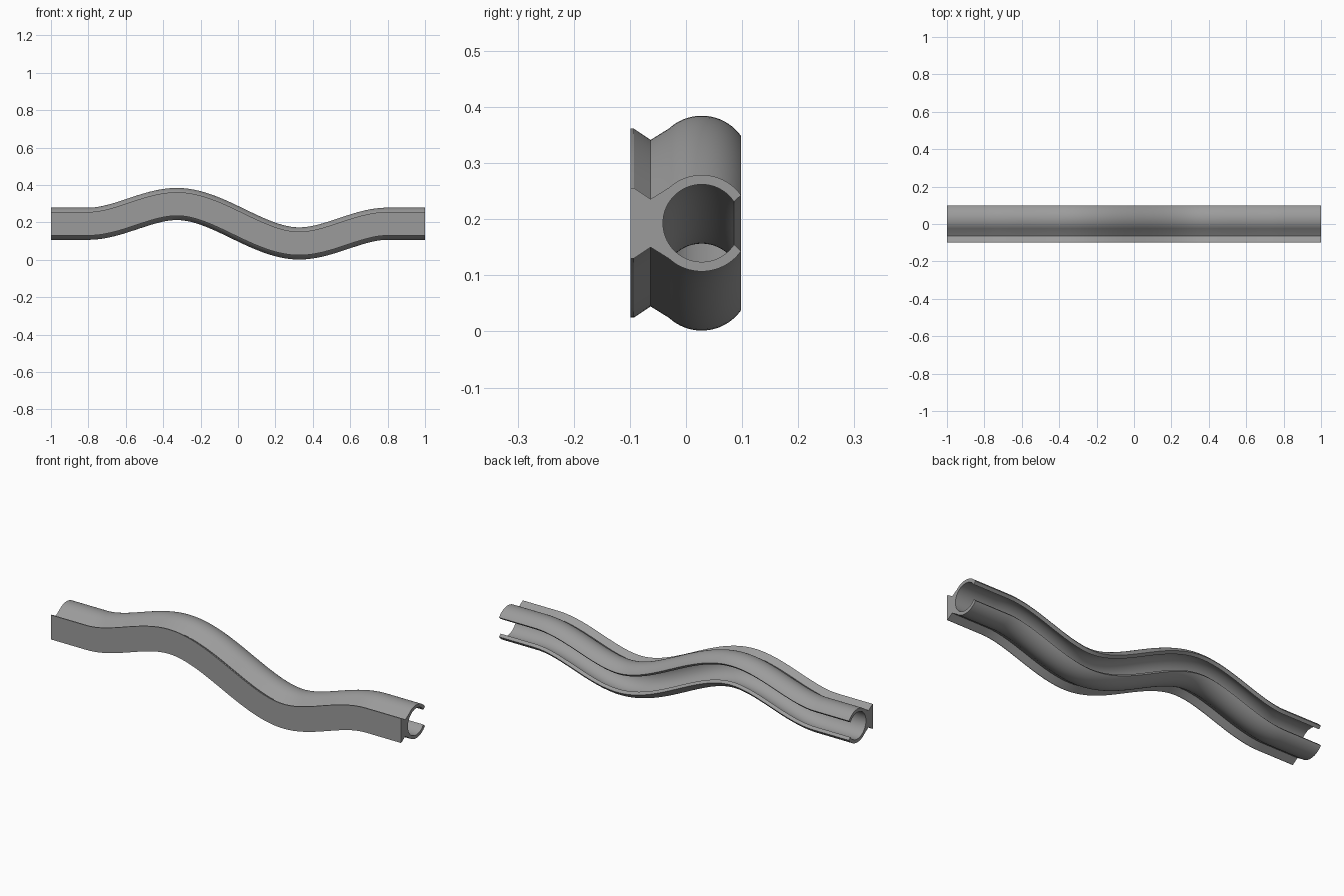
import bpy, bmesh, math
from mathutils import Vector

if "Cube" in bpy.data.objects:
    bpy.data.objects.remove(bpy.data.objects["Cube"])

MID, AMP, CREST, BEND = 0.193, 0.1055, 0.327, 0.80   # wave of the centre line
CY, R_OUT, R_IN = 0.028, 0.086, 0.069                # channel centre and radii


def smooth(t):
    return t * t * (3 - 2 * t)


def height(x):
    """Centre-line height: flat ends, one crest, one trough."""
    a = abs(x)
    if a >= BEND:
        return MID
    if a >= CREST:
        h = AMP * (1 - smooth((a - CREST) / (BEND - CREST)))
    else:
        h = AMP * (2 * smooth((a + CREST) / (2 * CREST)) - 1)
    return MID - math.copysign(h, x)


def arc(radius, start, end, steps):
    for i in range(steps + 1):
        t = math.radians(start + (end - start) * i / steps)
        yield (CY + radius * math.cos(t), radius * math.sin(t))


# Cross-section (y, height): upper half of mounting rail, channel and lip, then mirrored
half = [(-0.0985, 0.063), (-0.093, 0.063), (-0.063, 0.043)]
half += list(arc(R_OUT, 132.5, 35.5, 24))
half += list(arc(R_IN, 33.5, 180, 32))
profile = half + [(y, -z) for y, z in reversed(half[:-1])]

# Sweep the section square to the wavy path
stations = [-1.0] + [-BEND + 2 * BEND * i / 96 for i in range(97)] + [1.0]
bm = bmesh.new()
rings = []
for x in stations:
    e = 1e-4
    slope = (height(x + e) - height(x - e)) / (2 * e)
    up = Vector((-slope, 0, 1)).normalized()
    base = Vector((x, 0, height(x)))
    rings.append([bm.verts.new(base + up * z + Vector((0, y, 0))) for y, z in profile])

n = len(profile)
for a, b in zip(rings, rings[1:]):
    for i in range(n):
        j = (i + 1) % n
        bm.faces.new((a[i], a[j], b[j], b[i]))

# End caps: matching strips across the upper and lower halves
k = len(half)
for ring in (rings[0], rings[-1]):
    bm.faces.new(ring)
bmesh.ops.recalc_face_normals(bm, faces=bm.faces)
caps = [f for f in bm.faces if len(f.verts) > 4]
bmesh.ops.triangulate(bm, faces=caps)

mesh = bpy.data.meshes.new("wavy_channel_rail")
bm.to_mesh(mesh)
bm.free()
rail = bpy.data.objects.new("wavy_channel_rail", mesh)
bpy.context.collection.objects.link(rail)

grey = bpy.data.materials.new("grey")
grey.diffuse_color = (0.33, 0.33, 0.33, 1)
grey.use_nodes = True
grey.node_tree.nodes["Principled BSDF"].inputs["Base Color"].default_value = grey.diffuse_color
mesh.materials.append(grey)

bpy.context.view_layer.objects.active = rail
rail.select_set(True)
bpy.ops.object.shade_smooth_by_angle(angle=math.radians(25))
